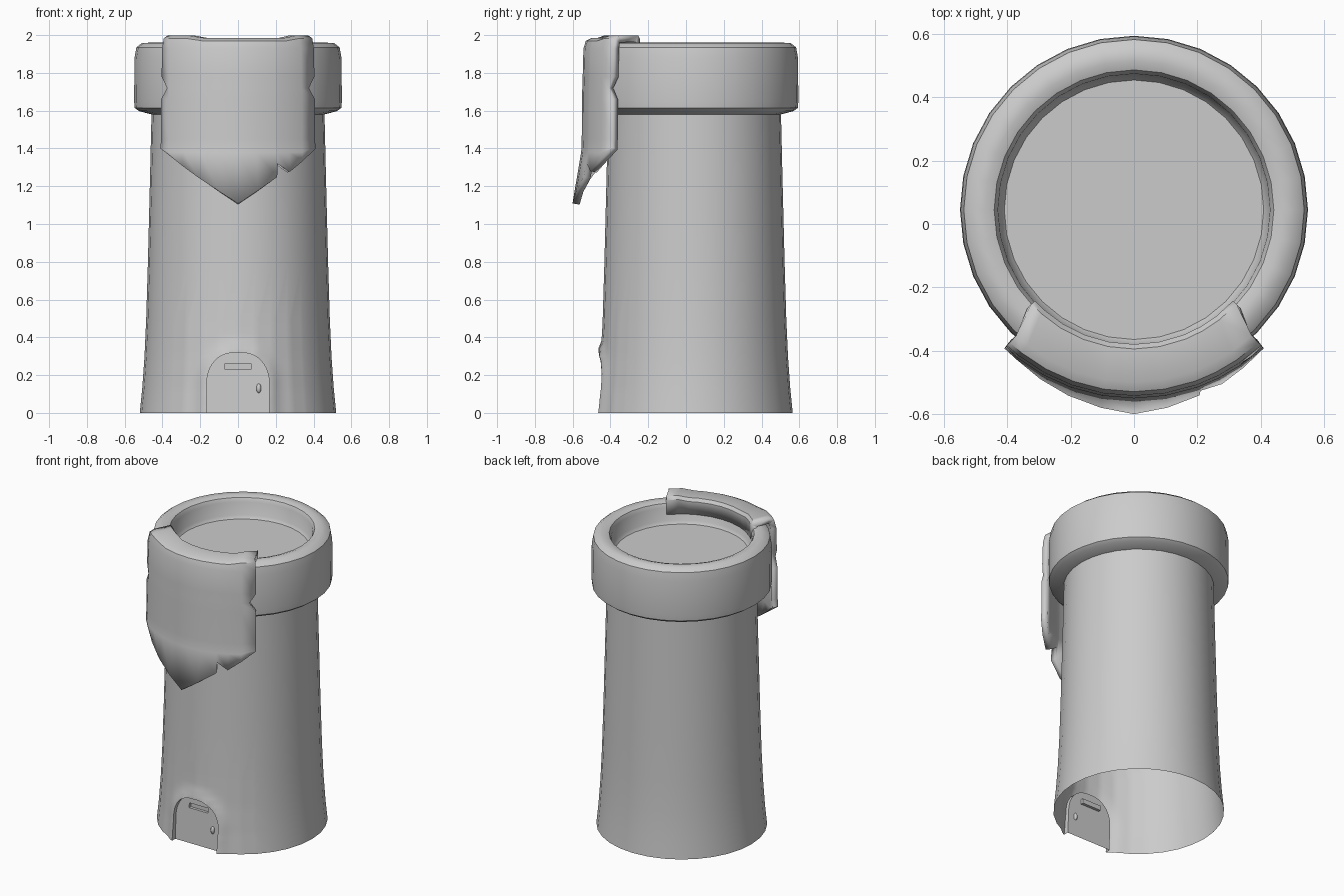
import bpy, bmesh
from math import sin, cos, pi, asin, exp, radians, hypot

if "Cube" in bpy.data.objects:
    bpy.data.objects.remove(bpy.data.objects["Cube"])

CY = 0.045   # tower axis offset in y
SEG = 32


def make_object(name, bm):
    mesh = bpy.data.meshes.new(name)
    bm.to_mesh(mesh)
    bm.free()
    obj = bpy.data.objects.new(name, mesh)
    bpy.context.collection.objects.link(obj)
    return obj


def smooth(obj, angle=35):
    bpy.ops.object.select_all(action='DESELECT')
    obj.select_set(True)
    bpy.context.view_layer.objects.active = obj
    bpy.ops.object.shade_smooth_by_angle(angle=radians(angle))


def prism(name, outline, back_low, back_slope):
    """Extrude an x-z outline from y=-0.7 back to a sloping plane."""
    bm = bmesh.new()
    front = [bm.verts.new((x, -0.7, z)) for x, z in outline]
    back = [bm.verts.new((x, back_low + back_slope * z, z)) for x, z in outline]
    bm.faces.new(front)
    bm.faces.new(back[::-1])
    n = len(outline)
    for i in range(n):
        k = (i + 1) % n
        bm.faces.new((front[i], back[i], back[k], front[k]))
    bmesh.ops.recalc_face_normals(bm, faces=bm.faces)
    obj = make_object(name, bm)
    obj.hide_render = True
    return obj


# Door arch outline
arch = [(0.165 * (1 if cos(t) > 0 else -1) * abs(cos(t)) ** 0.8, 0.16 + 0.16 * sin(t))
        for t in [pi * i / 20 for i in range(21)]]
legs = [(s * 0.165, 0.16 * i / 8) for s in (-1, 1) for i in range(8)]

# Tower body: lathed shaft, collar and sunken top
profile = [(0.52, 0), (0.507, 0.13), (0.495, 0.3), (0.486, 0.5), (0.477, 0.8),
           (0.467, 1.2), (0.458, 1.58), (0.525, 1.598), (0.547, 1.615), (0.55, 1.65),
           (0.548, 1.88), (0.538, 1.935), (0.51, 1.957), (0.47, 1.96), (0.442, 1.95),
           (0.43, 1.925), (0.425, 1.84), (0.41, 1.82)]
bm = bmesh.new()
rings = [[bm.verts.new((r * cos(2 * pi * i / SEG), CY + r * sin(2 * pi * i / SEG), z))
          for i in range(SEG)] for r, z in profile]
for a, b in zip(rings, rings[1:]):
    for i in range(SEG):
        k = (i + 1) % SEG
        bm.faces.new((a[i], a[k], b[k], b[i]))
bm.faces.new(rings[0][::-1])
bm.faces.new(rings[-1])

# Soft swelling of the wall around the doorway
near = [f for f in bm.faces if len(f.verts) == 4 and f.calc_center_median().z < 0.5
        and f.calc_center_median().y < -0.3]
bmesh.ops.subdivide_edges(bm, edges=list({e for f in near for e in f.edges}),
                          cuts=4, use_grid_fill=True)
for v in bm.verts:
    if v.co.z < 0.48 and v.co.y < -0.3:
        d = min(hypot(v.co.x - x, v.co.z - z) for x, z in arch + legs)
        v.co.y -= 0.02 * exp(-(d / 0.04) ** 2)
tower = make_object("tower_body", bm)

# Recessed door and its slot, cut into the wall
cutters = [
    prism("door_cutter", [(0.165, -0.1)] + arch + [(-0.165, -0.1)], -0.43, 0.05),
    prism("slot_cutter", [(0.07, 0.23), (0.07, 0.262), (-0.07, 0.262), (-0.07, 0.23)], -0.4, 0)]
for c in cutters:
    mod = tower.modifiers.new("cut", 'BOOLEAN')
    mod.operation = 'DIFFERENCE'
    mod.solver = 'EXACT'
    mod.object = c
dg = bpy.context.evaluated_depsgraph_get()
cut_mesh = bpy.data.meshes.new_from_object(tower.evaluated_get(dg))
tower.modifiers.clear()
tower.data = cut_mesh
for c in cutters:
    bpy.data.objects.remove(c)

# Open underside
bm = bmesh.new()
bm.from_mesh(tower.data)
bmesh.ops.delete(bm, geom=[f for f in bm.faces if all(v.co.z < 1e-3 for v in f.verts)],
                 context='FACES')
bm.to_mesh(tower.data)
bm.free()
smooth(tower)

# Door knob
bm = bmesh.new()
bmesh.ops.create_uvsphere(bm, u_segments=12, v_segments=8, radius=1)
for v in bm.verts:
    v.co = (0.11 + 0.013 * v.co.x, -0.425 + 0.014 * v.co.y, 0.13 + 0.025 * v.co.z)
smooth(make_object("door_knob", bm), 60)

# Banner: cloth draped over the collar, (x, bottom z) per column
columns = [(-0.41, 1.4), (-0.37, 1.37), (-0.29, 1.31), (-0.2, 1.245), (-0.1, 1.178), (0, 1.11),
           (0.1, 1.178), (0.2, 1.25), (0.207, 1.325), (0.27, 1.28), (0.34, 1.335), (0.41, 1.4)]
drape = [(0.425, 1.88), (0.425, 1.965), (0.44, 1.985), (0.545, 1.985), (0.575, 1.97),
         (0.588, 1.93), (0.592, 1.78), (0.594, 1.72), (0.596, 1.66), (0.597, 1.45)]
bm = bmesh.new()
grid = []
for x, low in columns:
    col = []
    mid = max(low, 1.38)
    for r, z in drape + [(0.6, mid), (0.6 + 0.17 * (1.38 - min(low, 1.38)), low - 0.001)]:
        edge = abs(x) > 0.4
        px = x * 0.925 if edge and z == 1.72 else x
        a = asin(px / 0.6) * (1.1 if r < 0.5 else 1)
        if abs(x) > 0.28 and z > 1.96:
            z += 0.013
        col.append(bm.verts.new((r * sin(a), CY - r * cos(a), z)))
    grid.append(col)
for a, b in zip(grid, grid[1:]):
    for j in range(len(a) - 1):
        bm.faces.new((a[j], a[j + 1], b[j + 1], b[j]))
banner = make_object("banner", bm)
sol = banner.modifiers.new("thickness", 'SOLIDIFY')
sol.thickness = 0.038
sol.offset = -1
smooth(banner)
